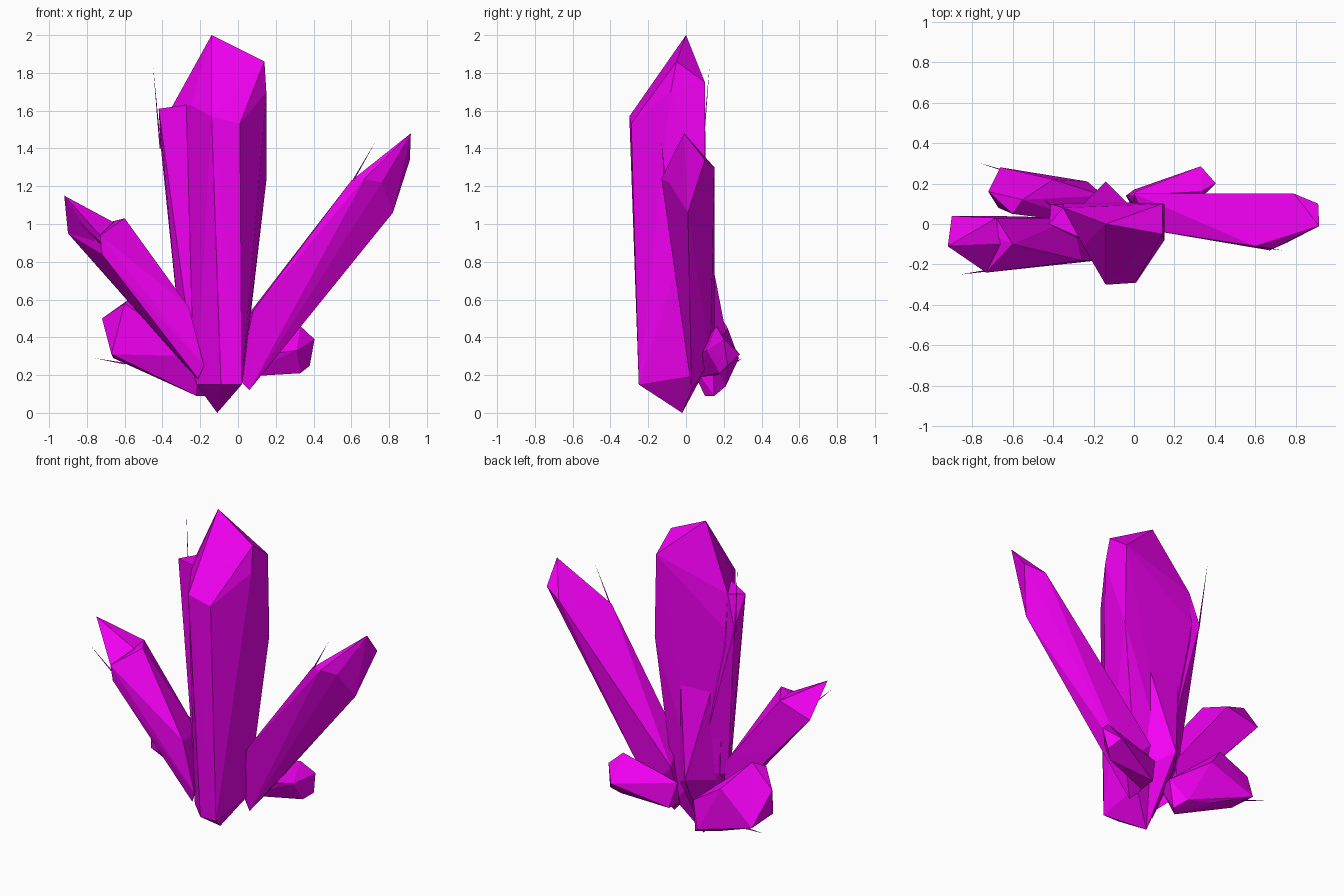
import bpy, bmesh
from mathutils import Vector

mat = bpy.data.materials.new("magenta_crystal")
mat.diffuse_color = (0.9, 0.0, 0.9, 1)


def finish(bm, name):
    bmesh.ops.recalc_face_normals(bm, faces=bm.faces)
    me = bpy.data.meshes.new(name)
    bm.to_mesh(me)
    bm.free()
    me.materials.append(mat)
    ob = bpy.data.objects.new(name, me)
    bpy.context.collection.objects.link(ob)


def crystal(name, tip, shoulders, root):
    """Faceted shard: convex skin around a tip, a shoulder ring and a root ring."""
    bm = bmesh.new()
    for p in [tip] + shoulders + root:
        bm.verts.new(p)
    bmesh.ops.convex_hull(bm, input=bm.verts)
    bmesh.ops.delete(bm, geom=[v for v in bm.verts if not v.link_faces], context='VERTS')
    finish(bm, name)


def splinter(name, start, end, r=0.005):
    """Needle-thin sliver standing off a crystal edge."""
    bm = bmesh.new()
    a, b = Vector(start), Vector(end)
    side = (b - a).orthogonal().normalized() * r
    other = (b - a).normalized().cross(side)
    ring = [bm.verts.new(a + o) for o in (side, other - side * 0.5, -other - side * 0.5)]
    top = bm.verts.new(b)
    bm.faces.new(ring)
    for i in range(3):
        bm.faces.new((ring[i], ring[(i + 1) % 3], top))
    finish(bm, name)


# tall central crystal
crystal("central_crystal", (-0.14, 0, 2.0),
        [(-0.35, 0.08, 1.62), (-0.25, -0.11, 1.63), (-0.14, -0.30, 1.57),
         (0.01, -0.29, 1.53), (0.14, -0.05, 1.86), (0.14, 0.10, 1.75),
         (0.15, -0.08, 1.70), (0.15, 0.10, 1.23), (-0.35, 0.10, 1.40)],
        [(-0.09, -0.25, 0.15), (0.02, -0.25, 0.15), (-0.22, -0.12, 0.15),
         (-0.27, 0.05, 0.45), (-0.14, 0.11, 0.40), (0.03, 0.06, 0.20),
         (-0.11, -0.02, 0.0)])

# flat shard grown onto the left flank of the central crystal
crystal("central_side_shard", (-0.42, 0.0, 1.61),
        [(-0.41, 0.10, 1.42), (-0.35, 0.08, 1.62), (-0.24, -0.08, 1.635)],
        [(-0.31, 0.02, 0.45), (-0.22, -0.10, 0.15), (-0.14, 0.10, 0.40)])

# ridge at the back of the central crystal
crystal("central_back_ridge", (-0.14, 0.21, 0.43),
        [(-0.26, 0.09, 1.05), (-0.02, 0.09, 1.05)],
        [(-0.25, 0.05, 0.40), (0.01, 0.06, 0.32), (-0.11, -0.02, 0.0)])

# long crystal leaning right
crystal("right_crystal", (0.915, -0.01, 1.48),
        [(0.60, -0.11, 1.23), (0.67, -0.13, 1.24), (0.76, -0.09, 1.22),
         (0.82, 0.01, 1.06), (0.91, 0.10, 1.34), (0.79, 0.15, 1.30)],
        [(0.08, -0.03, 0.54), (0.0, 0.15, 0.45), (0.0, 0.06, 0.18),
         (0.06, 0.03, 0.12), (0.17, 0.13, 0.28)])

# long crystal leaning left: shaft and pointed cap
crystal("left_crystal", (-0.60, -0.10, 1.03),
        [(-0.90, 0.04, 0.95), (-0.73, -0.24, 0.94), (-0.72, -0.23, 0.84),
         (-0.68, 0.03, 1.01), (-0.70, 0.04, 0.73)],
        [(-0.26, -0.18, 0.56), (-0.18, -0.18, 0.25), (-0.21, -0.16, 0.18),
         (-0.28, 0.03, 0.25), (-0.30, 0.03, 0.52)])
crystal("left_crystal_cap", (-0.92, -0.11, 1.15),
        [(-0.90, 0.04, 0.95), (-0.73, -0.24, 0.94), (-0.66, -0.10, 1.01),
         (-0.68, 0.03, 1.01)],
        [(-0.70, 0.02, 0.80), (-0.72, -0.20, 0.85)])

# short crystal, back left
crystal("back_left_crystal", (-0.72, 0.16, 0.50),
        [(-0.66, 0.28, 0.29), (-0.60, 0.05, 0.58), (-0.67, 0.08, 0.31),
         (-0.55, 0.12, 0.62), (-0.40, 0.22, 0.45), (-0.40, 0.22, 0.18)],
        [(-0.22, 0.10, 0.09), (-0.23, 0.21, 0.14), (-0.17, 0.15, 0.09),
         (-0.15, 0.14, 0.28), (-0.20, 0.0, 0.30)])

# short crystal, back right
crystal("back_right_crystal", (0.405, 0.20, 0.39),
        [(0.33, 0.16, 0.46), (0.33, 0.285, 0.31), (0.38, 0.22, 0.25),
         (0.33, 0.18, 0.21), (0.31, 0.11, 0.33)],
        [(0.0, 0.07, 0.19), (0.0, 0.17, 0.20), (-0.04, 0.14, 0.36), (0.05, 0.05, 0.3)])

# thin splinters
for name, a, b in [("central", (-0.41, 0.09, 1.40), (-0.45, 0.125, 1.84)),
                   ("right", (0.61, -0.11, 1.23), (0.73, -0.13, 1.44)),
                   ("left", (-0.73, -0.23, 0.90), (-0.86, -0.25, 1.03)),
                   ("back_left", (-0.60, 0.25, 0.26), (-0.76, 0.30, 0.29))]:
    splinter(name + "_splinter", a, b)
